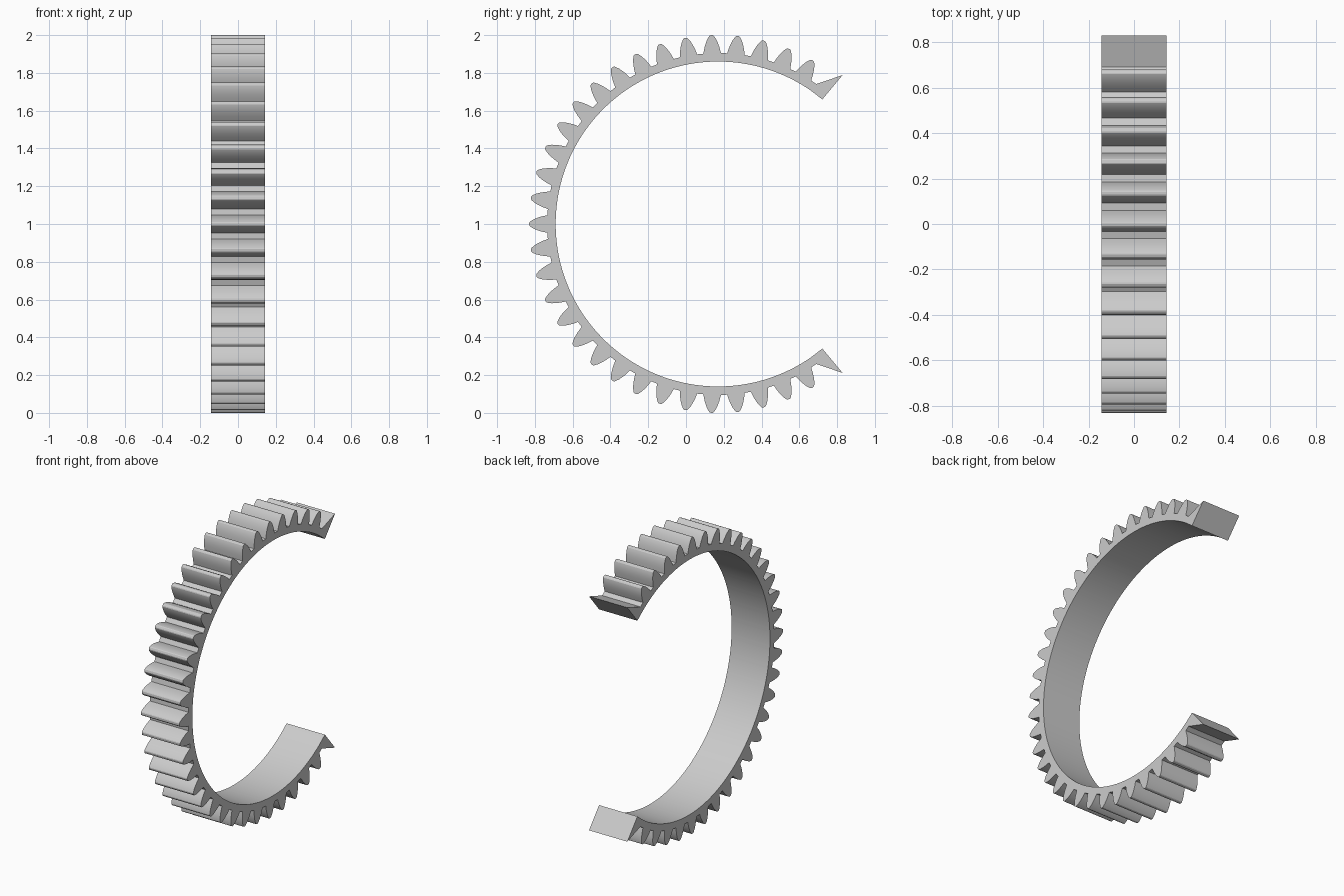
import bpy
import bmesh
from math import radians, sin, cos

cube = bpy.data.objects.get("Cube")
if cube:
    bpy.data.objects.remove(cube, do_unlink=True)

HALF_WIDTH = 0.143
INNER, ROOT = 0.86, 0.905
CENTRE_Y, CENTRE_Z = 0.17, 1.0
PITCH = 8                     # degrees between teeth
FIRST, TEETH = 60, 31
CUT, CUT_RADIUS = 50.1, 1.028  # sharp open ends

# One tooth flank: radius and half thickness, from root to tip
FLANK = [(ROOT, 0.047), (0.915, 0.0445), (0.935, 0.040), (0.955, 0.0335),
         (0.975, 0.0255), (0.99, 0.0165), (0.997, 0.0115), (1.0, 0.006)]

# Outer outline as (angle, radius), running from the upper end to the lower end
outline = [(CUT, CUT_RADIUS), (FIRST - PITCH + 2.95, ROOT)]
for i in range(TEETH):
    mid = radians(FIRST + i * PITCH)
    rising = [(mid - h / r, r) for r, h in FLANK]
    falling = [(mid + h / r, r) for r, h in reversed(FLANK)]
    outline += [(a * 180 / radians(180), r) for a, r in rising + falling]
outline += [(360 - a, r) for a, r in reversed(outline[:2])]

grey = bpy.data.materials.new("light grey")
grey.use_nodes = True
colour = (0.6, 0.6, 0.6, 1)
grey.diffuse_color = colour
grey.node_tree.nodes["Principled BSDF"].inputs["Base Color"].default_value = colour

bm = bmesh.new()


def vert(x, angle, radius):
    a = radians(angle)
    return bm.verts.new((x, CENTRE_Y + radius * cos(a), CENTRE_Z + radius * sin(a)))


# Each section has four corners: inner and outer edge on both sides
sections = [[vert(-HALF_WIDTH, a, INNER), vert(-HALF_WIDTH, a, r),
             vert(HALF_WIDTH, a, r), vert(HALF_WIDTH, a, INNER)]
            for a, r in outline]
for s, t in zip(sections, sections[1:]):
    for k in range(4):
        n = (k + 1) % 4
        bm.faces.new((s[k], s[n], t[n], t[k]))
bm.faces.new(sections[0])
bm.faces.new(sections[-1])
bmesh.ops.recalc_face_normals(bm, faces=bm.faces)

mesh = bpy.data.meshes.new("gear_ring")
bm.to_mesh(mesh)
bm.free()
mesh.materials.append(grey)
ring = bpy.data.objects.new("gear_ring", mesh)
bpy.context.collection.objects.link(ring)

# Smooth flanks and bore, crisp edges
bpy.ops.object.select_all(action="DESELECT")
ring.select_set(True)
bpy.context.view_layer.objects.active = ring
bpy.ops.object.shade_smooth_by_angle(angle=radians(25))
